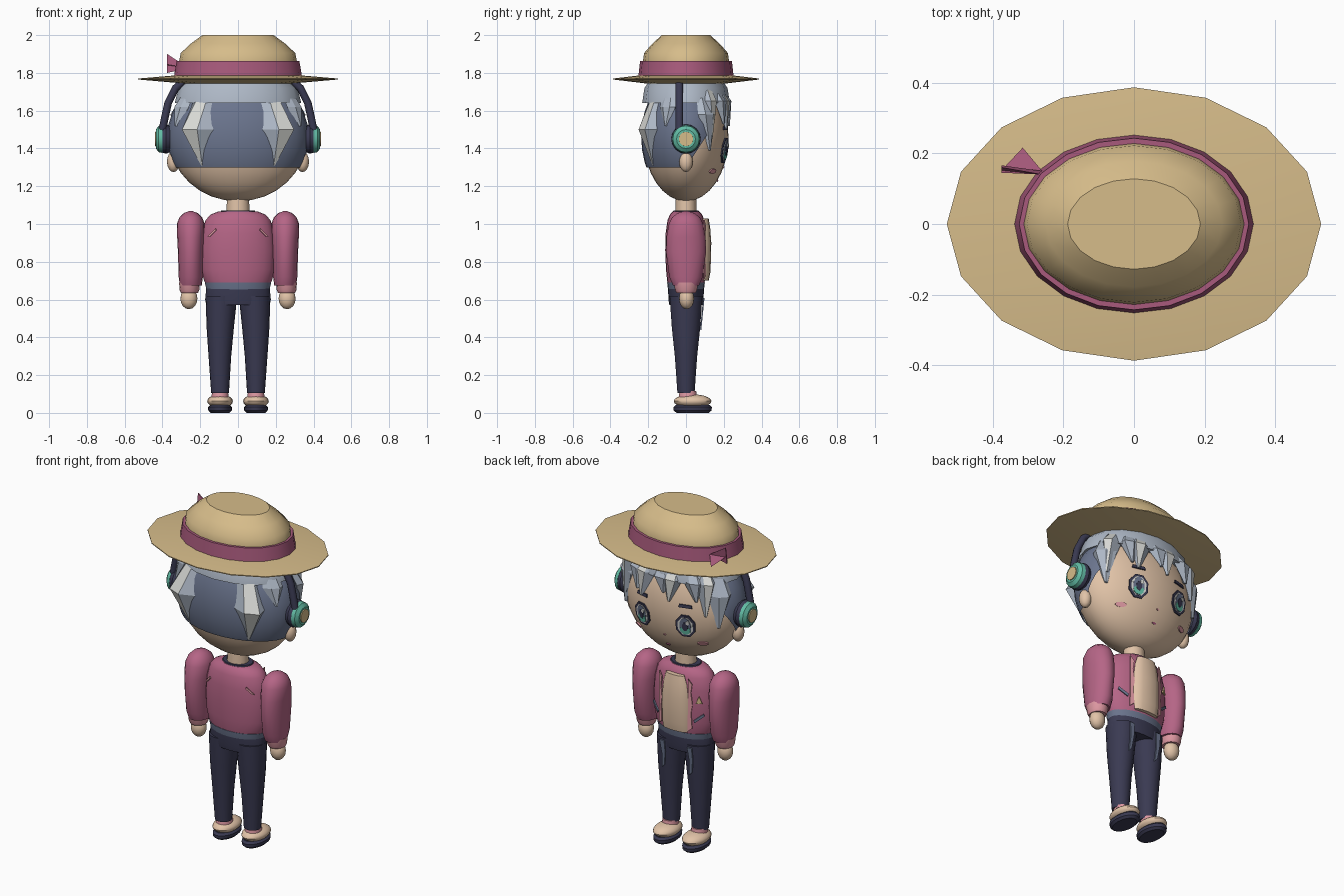
import bpy, bmesh, math
from mathutils import Vector, Matrix

if "Cube" in bpy.data.objects:
    bpy.data.objects.remove(bpy.data.objects["Cube"])


def mat(name, hexcode):
    def lin(i):
        c = int(hexcode[i:i + 2], 16) / 255
        return ((c + 0.055) / 1.055) ** 2.4 if c > 0.04 else c / 12.92
    col = (lin(0), lin(2), lin(4), 1)
    m = bpy.data.materials.new(name)
    m.use_nodes = True
    m.diffuse_color = col
    bsdf = next(n for n in m.node_tree.nodes if n.type == "BSDF_PRINCIPLED")
    bsdf.inputs["Base Color"].default_value = col
    return m


STRAW = mat("straw", "D6BC8A")
PLUM = mat("plum", "B56586")
BAND = mat("ribbon_plum", "A85A7C")
SKIN = mat("skin", "E2C4A8")
NAVY = mat("navy", "3A3A52")
SLATE = mat("slate_hair", "6B758E")
HAIR = mat("silver_hair", "AEB8C6")
WHITE = mat("pale_highlight", "D9DAD6")
TEAL = mat("teal", "62BBA4")
PINK = mat("pink", "DE98A2")


def finish(name, bm, mats, rule=None, smooth=True):
    """Turn a bmesh into an object, colouring faces by an optional rule."""
    bmesh.ops.recalc_face_normals(bm, faces=bm.faces)
    if rule:
        for f in bm.faces:
            f.material_index = rule(f.calc_center_median())
    me = bpy.data.meshes.new(name)
    bm.to_mesh(me)
    bm.free()
    for m in mats if isinstance(mats, list) else [mats]:
        me.materials.append(m)
    ob = bpy.data.objects.new(name, me)
    bpy.context.collection.objects.link(ob)
    if smooth:
        bpy.ops.object.select_all(action="DESELECT")
        ob.select_set(True)
        bpy.context.view_layer.objects.active = ob
        bpy.ops.object.shade_smooth_by_angle(angle=math.radians(35))
    return ob


def skin_rings(bm, rings):
    """Bridge equal rings of points and cap both ends; returns side faces by row."""
    vs = [[bm.verts.new(p) for p in r] for r in rings]
    n = len(vs[0])
    rows = [[bm.faces.new((a[i], a[(i + 1) % n], b[(i + 1) % n], b[i])) for i in range(n)]
            for a, b in zip(vs, vs[1:])]
    bm.faces.new(vs[0][::-1])
    bm.faces.new(vs[-1])
    return rows


def loft(name, rings, mats, sides=20, at=(0, 0), rule=None, turn=None):
    """Stack ellipses given as (z, rx, ry)."""
    bm = bmesh.new()
    steps = [2 * math.pi * i / sides for i in range(sides)]
    skin_rings(bm, [[(at[0] + rx * math.cos(a), at[1] + ry * math.sin(a), z) for a in steps]
                    for z, rx, ry in rings])
    if turn:
        bm.transform(turn)
    return finish(name, bm, mats, rule)


def ball(name, centre, radii, m, seg=20):
    bm = bmesh.new()
    bmesh.ops.create_uvsphere(bm, u_segments=seg, v_segments=seg // 2, radius=1)
    bm.transform(Matrix.Translation(centre) @ Matrix.Diagonal((*radii, 1)))
    return finish(name, bm, m)


def plate(name, centre, normal, outline, m, lift=0.002):
    """Thin painted detail facing along normal; outline is in (across, up)."""
    n = Vector(normal).normalized()
    u = Vector((0, 0, 1)).cross(n).normalized()
    v = n.cross(u)
    bm = bmesh.new()
    skin_rings(bm, [[Vector(centre) + u * a + v * b + n * d for a, b in outline]
                    for d in (lift - 0.007, lift)])
    return finish(name, bm, m, smooth=False)


def oval(rx, ry, n=8, cx=0, cy=0):
    return [(cx + rx * math.cos((i + 0.5) * 2 * math.pi / n),
             cy + ry * math.sin((i + 0.5) * 2 * math.pi / n)) for i in range(n)]


# Head and hair cap
HX, HY, HZ, MID = 0.365, 0.225, 0.34, 1.46
ball("head", (0, 0, MID), (HX, HY, HZ), SKIN, 32)
bm = bmesh.new()
bmesh.ops.create_uvsphere(bm, u_segments=32, v_segments=16, radius=1)
bm.transform(Matrix.Translation((0, 0, MID)) @ Matrix.Diagonal((HX + .01, HY + .012, HZ + .01, 1)))
for co, no in (((0, 0, 1.3), (0, 0, -1)), ((0, .0, 1.3), (0, .2, -.13)), ((0, .13, 1.5), (0, 1, 0))):
    bmesh.ops.bisect_plane(bm, geom=bm.verts[:] + bm.edges[:] + bm.faces[:],
                           plane_co=co, plane_no=no, clear_outer=True)
finish("hair_cap", bm, SLATE)
loft("hair_top", [(1.64, .335, .232), (1.72, .315, .22), (1.78, .25, .18)], HAIR, 16)


def hair_point(az, z, k):
    h = 0.42 if z > MID else HZ
    e = math.sqrt(max(0, 1 - ((z - MID) / h) ** 2)) * k
    return (HX * e * math.cos(math.radians(az)), HY * e * math.sin(math.radians(az)), z)


def lock(name, az, width, top, mid, tip, bulge, lean=0, stripe=True):
    """Faceted tapering strand with a pale middle facet."""
    bm = bmesh.new()
    rings = []
    for z, w, k, shift in ((top, .8, 1.05, 0), (mid, 1, bulge, lean / 2),
                           (tip, .12, 1.05, lean)):
        c = az + shift
        rings.append([hair_point(c + d * w * width, z, kk) for d, kk in
                      ((-1, 1.02), (-.4, k), (.4, k), (1, 1.02), (0, .95))])
    for row in skin_rings(bm, rings):
        row[1].material_index = 1 if stripe else 0
    return finish(name, bm, [HAIR, WHITE], smooth=False)


for s in (-1, 1):
    side = "left" if s > 0 else "right"
    lock(f"back_lock_{side}", -90 + s * 34, 15, 1.74, 1.5, 1.31, 1.27)
    lock(f"temple_lock_{side}", 90 - s * 62, 14, 1.75, 1.58, 1.39, 1.13, s * 6, False)
    lock(f"rear_side_lock_{side}", -90 + s * 62, 13, 1.75, 1.62, 1.52, 1.08, 0, False)
for i, (az, tip) in enumerate([(40, 1.45), (56, 1.53), (71, 1.5), (86, 1.56), (101, 1.52),
                               (118, 1.54), (136, 1.46)]):
    lock(f"fringe_lock_{i + 1}", az, 11, 1.76, 1.65, tip, 1.2, 5 if i % 2 else -4, i % 2 == 0)

# Face
for s in (-1, 1):
    side = "left" if s > 0 else "right"
    ball(f"ear_{side}", (s * .342, 0, 1.33), (.034, .036, .055), SKIN, 16)

    def on_face(x, z):
        y = HY * math.sqrt(1 - (x / HX) ** 2 - ((z - MID) / HZ) ** 2)
        return (x, y, z), (x / HX ** 2, y / HY ** 2, (z - MID) / HZ ** 2)
    c, n = on_face(s * .14, 1.39)
    for part, shape, m, lift in (
            ("eye_rim", oval(.06, .072), NAVY, .006), ("eye_white", oval(.047, .058), WHITE, .008),
            ("iris", oval(.034, .054, 10), SLATE, .010),
            ("iris_glow", oval(.031, .026, 8, 0, -.024), TEAL, .012),
            ("pupil", oval(.017, .028, 8), NAVY, .014),
            ("eye_glint", oval(.011, .013, 6, .016, .026), WHITE, .016)):
        plate(f"{part}_{side}", c, n, shape, m, lift)
    c, n = on_face(s * .14, 1.505)
    plate(f"brow_{side}", c, n, [(-.04, -.008), (.04, -.008), (.035, .01), (-.035, .01)], NAVY, .006)
    c, n = on_face(s * .21, 1.28)
    plate(f"blush_{side}", c, n, oval(.032, .014, 10), PINK, .005)
c, n = on_face(0, 1.23)
plate("mouth", c, n, oval(.014, .006, 6), BAND, .004)
c, n = on_face(0, 1.3)
plate("nose", c, n, oval(.008, .005, 6), PINK, .004)

# Headphones
curve = bpy.data.curves.new("headphone_band", "CURVE")
curve.dimensions = "3D"
curve.bevel_depth = 0.02
curve.bevel_resolution = 2
path = [(.405, 1.47), (.39, 1.55), (.37, 1.64), (.33, 1.72), (.24, 1.8)]
path += [(-x, z) for x, z in reversed(path)]
spline = curve.splines.new("POLY")
spline.points.add(len(path) - 1)
for p, (x, z) in zip(spline.points, path):
    p.co = (x, -.035, z, 1)
curve.materials.append(NAVY)
bpy.context.collection.objects.link(bpy.data.objects.new("headphone_band", curve))
for s in (-1, 1):
    side = "left" if s > 0 else "right"
    turn = Matrix.Translation((s * .36, 0, 1.45)) @ Matrix.Rotation(s * math.pi / 2, 4, "Y")
    for part, m, rings in (
            ("ear_cushion", NAVY, [(0, .07, .07), (.02, .078, .078), (.045, .07, .07)]),
            ("ear_ring", TEAL, [(.04, .074, .074), (.06, .07, .07), (.075, .05, .05)]),
            ("ear_disc", STRAW, [(.06, .04, .04), (.08, .038, .038)])):
        loft(f"{part}_{side}", rings, m, 16, turn=turn)

# Hat
loft("hat_brim", [(1.745, .3, .22), (1.765, .53, .387), (1.77, .53, .387), (1.787, .33, .245)], STRAW, 16)
loft("hat_ribbon", [(1.775, .34, .253), (1.862, .325, .243)], BAND)
loft("hat_crown", [(1.78, .32, .235), (1.862, .312, .228), (1.905, .303, .222),
                   (1.955, .25, .178), (2, .188, .128)], STRAW)
for i, z in enumerate((1.9, 1.79)):
    bm = bmesh.new()
    tail = 1.8 if i == 0 else 1.845
    skin_rings(bm, [[(-.375 + i * .06, .16 + i * .05, z), (-.375, .145, tail), (-.26, .14, 1.825)],
                    [(-.375 + i * .06, .166 + i * .05, z), (-.375, .152, tail), (-.26, .15, 1.825)]])
    finish(f"ribbon_tail_{i + 1}", bm, BAND, smooth=False)

# Neck and torso
loft("neck", [(1.04, .062, .056), (1.15, .058, .054)], SKIN, 16)
loft("jacket", [(.675, .165, .095), (.70, .18, .1), (.76, .194, .106), (.86, .198, .11), (.95, .19, .108),
                (1.02, .172, .098), (1.05, .145, .085), (1.066, .105, .07)], PLUM, 24)
loft("jacket_collar", [(1.055, .095, .072), (1.072, .088, .066)], NAVY)
loft("waistband", [(.645, .165, .093), (.665, .17, .097), (.69, .176, .1)], SLATE, 24)
loft("hips", [(.57, .165, .088), (.6, .174, .093), (.66, .168, .095)], NAVY, 24)
loft("shirt_front", [(.7, .08, .02), (.75, .086, .03), (.9, .086, .034), (.98, .076, .028),
                     (1.03, .06, .02)], SKIN, 12, (0, .1))


def on_jacket(x, rx=.197, ry=.109):
    y = ry * math.sqrt(1 - (x / rx) ** 2)
    return y, (x / rx ** 2, y / ry ** 2)


for s in (-1, 1):
    side = "left" if s > 0 else "right"
    y, (nx, ny) = on_jacket(s * .095)
    plate(f"lapel_{side}", (s * .095, y, .87), (nx, ny, 0),
          [(-.013, -.16), (.012, -.14), (.006, -.05), (.014, 0), (.005, .07), (.012, .12), (-.01, .15)],
          PINK, .007)
    y, (nx, ny) = on_jacket(s * .14)
    plate(f"pocket_slash_{side}", (s * .14, y, .79), (nx, ny, 0),
          [(s * a, b) for a, b in ((-.03, .016), (-.025, .03), (.03, -.012), (.025, -.026))], SLATE, .007)
    y, (nx, ny) = on_jacket(s * .135)
    plate(f"back_mark_{side}", (s * .135, -y, .955), (nx, -ny, 0),
          [(-s * a, b) for a, b in ((-.025, -.02), (-.012, -.02), (.025, .012), (.02, .022))], PINK, .008)
y, (nx, ny) = on_jacket(-.14)
plate("chest_badge", (-.14, y, .9), (-nx * -1, ny, 0), [(-.018, -.02), (.018, -.02), (0, .024)], STRAW, .007)

# Arms, legs and shoes
for s in (-1, 1):
    side = "left" if s > 0 else "right"
    loft(f"sleeve_{side}", [(.675, .058, .07), (.72, .064, .09), (.85, .068, .107), (.93, .072, .105),
                            (1.0, .074, .092), (1.035, .06, .075), (1.058, .036, .045),
                            (1.068, .01, .012)], PLUM, 18, (s * .25, 0))
    loft(f"cuff_{side}", [(.635, .045, .05), (.65, .052, .058), (.69, .055, .066)], PINK, 16, (s * .257, 0))
    ball(f"hand_{side}", (s * .26, .003, .605), (.045, .04, .056), SKIN, 16)
    bm = bmesh.new()
    steps = [2 * math.pi * i / 18 for i in range(18)]
    skin_rings(bm, [[(s * (cx + rx * math.cos(a)), ry * math.sin(a), z) for a in steps]
                    for z, cx, rx, ry in ((.105, .095, .047, .046), (.3, .096, .06, .06),
                                          (.45, .094, .072, .076), (.62, .088, .084, .088))])
    finish(f"trouser_leg_{side}", bm, NAVY)
    plate(f"trouser_fade_{side}", (s * .09, .083, .53), (0, 1, -.1),
          [(-.012, -.09), (.006, -.07), (.016, .01), (.014, .08), (-.016, .08), (-.006, 0)], SLATE, .007)
    loft(f"sock_{side}", [(.08, .046, .05), (.115, .042, .045)], PINK, 14, (s * .095, .01))
    ball(f"shoe_{side}", (s * .095, .035, .062), (.068, .1, .036), SKIN, 20)
    loft(f"sole_{side}", [(0, .05, .085), (.012, .062, .1), (.03, .064, .102), (.042, .05, .09)],
         NAVY, 20, (s * .095, .035))
